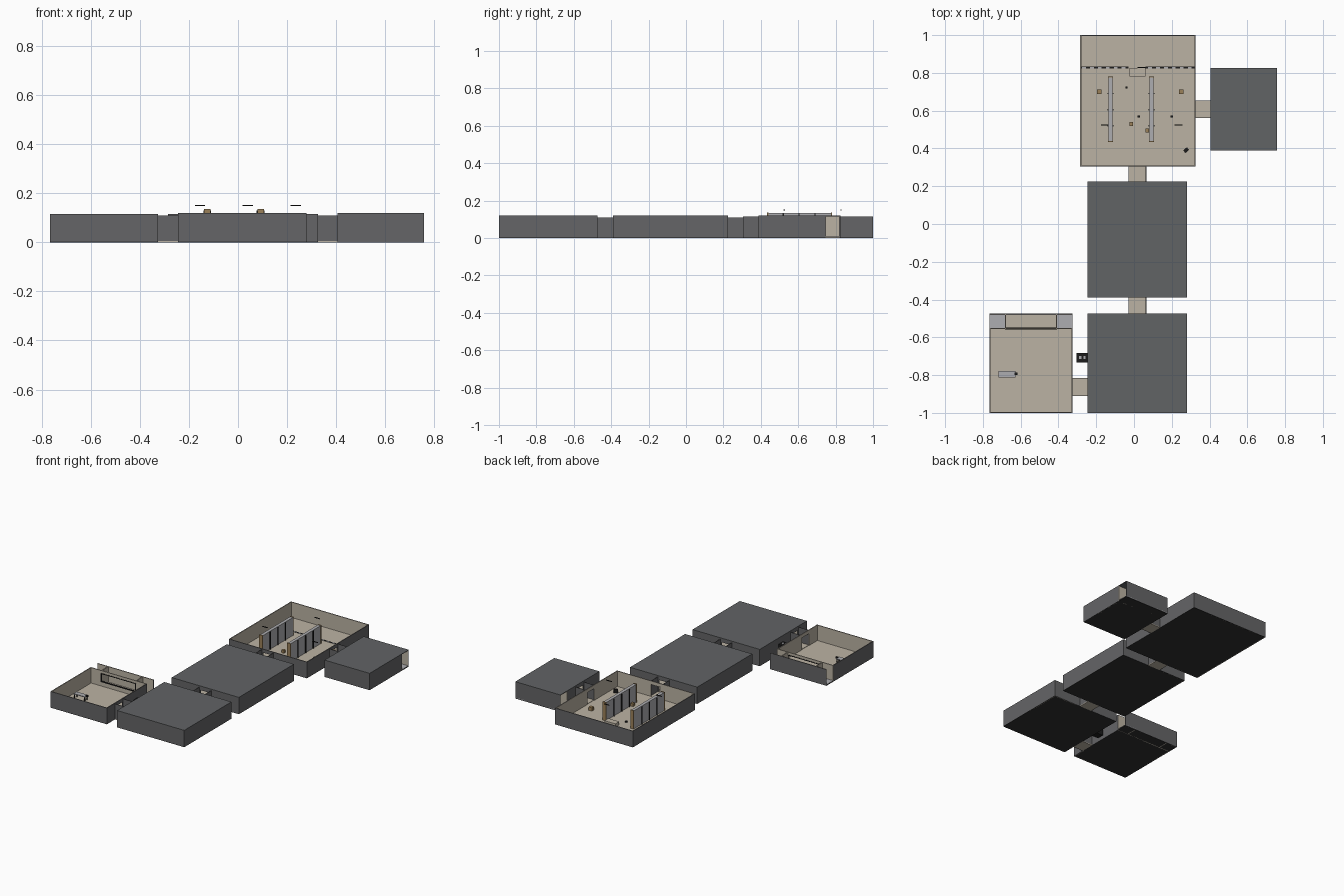
import bpy, bmesh
from mathutils import Matrix, Vector

if "Cube" in bpy.data.objects:
    bpy.data.objects.remove(bpy.data.objects["Cube"])

H, T, DOOR = 0.115, 0.003, 0.09      # wall height, skin thickness, door height


def mat(name, c):
    m = bpy.data.materials.new(name)
    m.diffuse_color = (*c, 1)
    m.use_nodes = True
    m.node_tree.nodes["Principled BSDF"].inputs["Base Color"].default_value = m.diffuse_color
    return m


GREY = mat("outer_grey", (0.13, 0.13, 0.135))
ROOF = mat("roof_grey", (0.12, 0.125, 0.13))
DARK = mat("underside_dark", (0.03, 0.03, 0.03))
BEIGE = mat("plaster", (0.50, 0.45, 0.37))
PANEL = mat("panel_grey", (0.42, 0.42, 0.44))
BLACK = mat("black", (0.012, 0.012, 0.012))
WOOD = mat("wood", (0.33, 0.22, 0.10))


def boxes(name, items, m, rot=0):
    """One object from a list of (x0, x1, y0, y1, z0, z1) boxes."""
    bm = bmesh.new()
    for x0, x1, y0, y1, z0, z1 in items:
        c = Vector(((x0 + x1) / 2, (y0 + y1) / 2, (z0 + z1) / 2))
        bmesh.ops.create_cube(bm, size=1, matrix=Matrix.Translation(c) @ Matrix.Rotation(rot, 4, 'Z')
                              @ Matrix.Diagonal((x1 - x0, y1 - y0, z1 - z0, 1)))
    me = bpy.data.meshes.new(name)
    bm.to_mesh(me)
    bm.free()
    me.materials.append(m)
    ob = bpy.data.objects.new(name, me)
    bpy.context.collection.objects.link(ob)
    return ob


def wall(axis, a, b, p, q, door=None, h=H):
    """Wall boxes running a..b along an axis, p..q thick, with an optional doorway."""
    runs = [(a, b, 0, h)]
    if door:
        runs = [(a, door[0], 0, h), (door[1], b, 0, h), (door[0], door[1], DOOR, h)]
    return [(s, e, p, q, z0, z1) if axis == 'x' else (p, q, s, e, z0, z1) for s, e, z0, z1 in runs]


def room(name, x0, x1, y0, y1, doors={}, roof=False, recess=0):
    """Floor, two-skin walls, optional roof and a recess behind the back wall."""
    boxes(name + "_underside", [(x0, x1, y0, y1, 0, 0.003)], DARK)
    boxes(name + "_floor", [(x0 + T, x1 - T, y0 + T, y1 - T, 0.003, 0.006)], BEIGE)
    back = y1 - recess
    for skin, o, m in (("_outer_walls", 0, GREY), ("_inner_walls", T, BEIGE)):
        parts = wall('x', x0 + o, x1 - o, y0 + o, y0 + o + T, doors.get('front'))
        parts += wall('x', x0 + o, x1 - o, y1 - o - T, y1 - o, doors.get('back'))
        parts += wall('y', y0 + o, back - o, x0 + o, x0 + o + T, doors.get('left'))
        parts += wall('y', y0 + o, back - o, x1 - o - T, x1 - o, doors.get('right'))
        boxes(name + skin, parts, m)
    if roof:
        boxes(name + "_roof", [(x0, x1, y0, y1, H, H + 0.004)], ROOF)
    if recess:
        # alcove between two open corner bays, seen through a wide window
        a, b = x0 + 0.085, x1 - 0.085
        boxes(name + "_alcove_walls",
              wall('x', x0, a, back - T, back + T) + wall('x', b, x1, back - T, back + T)
              + wall('y', back, y1 - 2 * T, a - T, a + T) + wall('y', back, y1 - 2 * T, b - T, b + T)
              + [(a, b, back - T, back + T, 0, 0.035), (a, b, back - T, back + T, 0.095, H)], BEIGE)
        boxes(name + "_window_frame", [(a, b, back - 0.006, back + 0.006, z, z + 0.004) for z in (0.035, 0.093)]
              + [(x - 0.003, x + 0.003, back - 0.006, back + 0.006, 0.035, 0.095) for x in (a, b)], BLACK)
        boxes(name + "_bay_floor", [(x0, a, back, y1, 0.006, 0.008), (b, x1, back, y1, 0.006, 0.008)], PANEL)


def corridor(name, x0, x1, y0, y1, axis):
    """Open-topped link between rooms."""
    boxes(name + "_floor", [(x0, x1, y0, y1, 0, 0.006)], BEIGE)
    h = 0.11
    if axis == 'x':
        w = wall('x', x0, x1, y0, y0 + T, h=h) + wall('x', x0, x1, y1 - T, y1, h=h)
    else:
        w = wall('y', y0, y1, x0, x0 + T, h=h) + wall('y', y0, y1, x1 - T, x1, h=h)
    boxes(name + "_walls", w, GREY)


# Rooms
ns = (-0.02, 0.055)
room("hall", -0.285, 0.325, 0.305, 1.0, {'front': ns, 'right': (0.57, 0.645)})
room("side_room", 0.405, 0.757, 0.388, 0.825, {'left': (0.57, 0.645)}, roof=True, recess=0.08)
room("middle_room", -0.245, 0.28, -0.39, 0.225, {'front': ns, 'back': ns}, roof=True)
room("front_room", -0.245, 0.28, -1.0, -0.473, {'back': ns, 'left': (-0.90, -0.825)}, roof=True)
room("cell_room", -0.765, -0.325, -1.0, -0.475, {'right': (-0.90, -0.825)}, recess=0.078)

# Corridors
corridor("back_corridor", -0.03, 0.065, 0.225, 0.305, 'y')
corridor("centre_corridor", -0.03, 0.065, -0.473, -0.39, 'y')
corridor("right_corridor", 0.325, 0.405, 0.56, 0.655, 'x')
corridor("left_corridor", -0.325, -0.245, -0.91, -0.815, 'x')

# Hall partitions with end caps and dark ribs
for n, x in (("left", -0.125), ("right", 0.092)):
    boxes(n + "_partition", [(x - 0.011, x + 0.011, 0.44, 0.775, 0.006, 0.133)], PANEL)
    boxes(n + "_partition_ends", [(x - 0.013, x + 0.013, y, y + 0.006, 0.006, 0.136)
                                  for y in (0.434, 0.775)], WOOD)
    boxes(n + "_partition_ribs", [(x - 0.016, x + 0.016, y - 0.003, y + 0.003, 0.006, 0.13)
                                  for y in (0.52, 0.605, 0.69)], BLACK)

# Striped line across the hall floor
boxes("floor_line", [(-0.28, -0.03, 0.824, 0.834, 0.006, 0.008), (0.06, 0.32, 0.824, 0.834, 0.006, 0.008)], BLACK)
boxes("floor_line_stripes", [(x0 + i * 0.042, x0 + i * 0.042 + 0.02, 0.822, 0.830, 0.006, 0.009)
                             for x0 in (-0.275, 0.075) for i in range(6)], PANEL)
boxes("hall_counter", [(-0.025, 0.06, 0.782, 0.825, 0.006, 0.03)], BEIGE)

# Thin hanging lamps above the hall
boxes("hanging_lamps", [(x - 0.021, x + 0.021, y - 0.003, y + 0.003, 0.148, 0.152)
                        for x, y in ((-0.155, 0.525), (0.04, 0.828), (0.235, 0.525))], BLACK)

# Crates and loose clutter
boxes("crates", [(x - s, x + s, y - s, y + s, 0.006, 0.006 + 2 * s)
                 for x, y, s in ((-0.185, 0.7, 0.012), (0.25, 0.7, 0.012), (-0.015, 0.53, 0.01), (0.07, 0.495, 0.01))], WOOD)
boxes("tilted_crate", [(0.263, 0.289, 0.382, 0.4, 0.006, 0.03)], BLACK, rot=0.7)
boxes("floor_clutter", [(x - 0.006, x + 0.006, y - 0.005, y + 0.005, 0.006, 0.016)
                        for x, y in ((-0.04, 0.722), (0.025, 0.57), (0.2, 0.57))], BLACK)

# Table in the cell room
boxes("table_top", [(-0.717, -0.628, -0.812, -0.777, 0.036, 0.041)], PANEL)
boxes("table_legs", [(x, x + 0.005, y, y + 0.005, 0.006, 0.036)
                     for x in (-0.715, -0.635) for y in (-0.81, -0.784)], BLACK)
boxes("table_lamp", [(-0.632, -0.616, -0.799, -0.787, 0.036, 0.046)], BLACK)

# Equipment cabinet on the front room's left wall
boxes("wall_cabinet", [(-0.305, -0.245, -0.732, -0.682, 0.01, 0.075)], BLACK)
boxes("cabinet_panels", [(x, x + 0.012, -0.716, -0.698, 0.075, 0.077) for x in (-0.29, -0.268)], PANEL)
